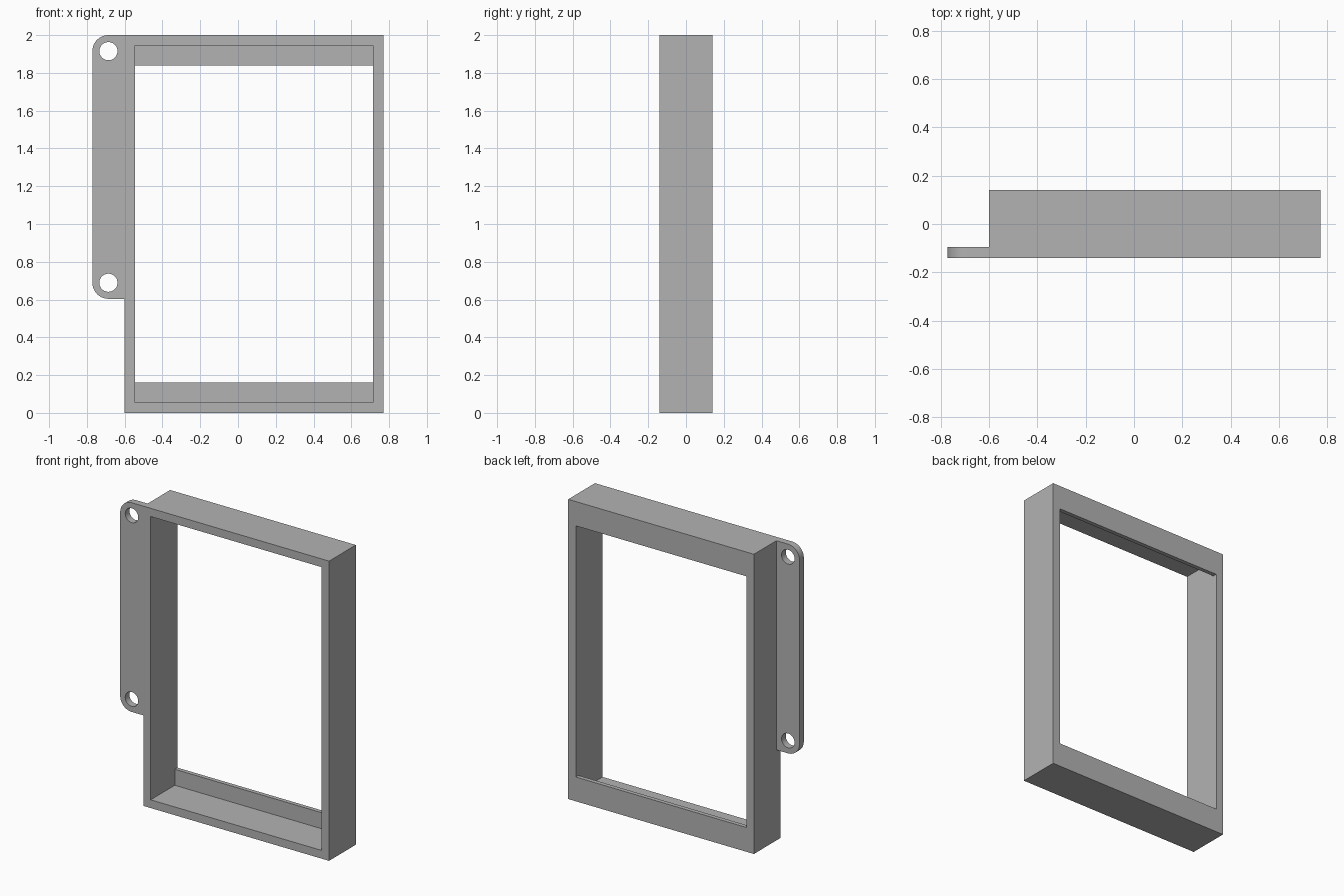
import bpy
import bmesh
from math import radians, cos, sin, pi

cube = bpy.data.objects.get("Cube")
if cube:
    bpy.data.objects.remove(cube, do_unlink=True)

HALF_Y = 0.141                   # half depth of the frame
LEFT, RIGHT, TOP = -0.6, 0.771, 2.0
IN_LEFT, IN_RIGHT = -0.546, 0.715
WALL, LIP_Z, LIP_Y = 0.055, 0.162, 0.028
TAB_EDGE, TAB_BOTTOM, TAB_Y = -0.771, 0.604, 0.045
CORNER, HOLE = 0.085, 0.048

grey = bpy.data.materials.new("plain grey")
grey.use_nodes = True
colour = (0.45, 0.45, 0.45, 1)
grey.diffuse_color = colour
grey.node_tree.nodes["Principled BSDF"].inputs["Base Color"].default_value = colour


def slab(name, outline, y0, y1):
    """Solid made from an x-z outline, extruded from y0 to y1."""
    bm = bmesh.new()
    face = bm.faces.new([bm.verts.new((x, y0, z)) for x, z in outline])
    moved = bmesh.ops.extrude_face_region(bm, geom=[face])["geom"]
    verts = [v for v in moved if isinstance(v, bmesh.types.BMVert)]
    bmesh.ops.translate(bm, verts=verts, vec=(0, y1 - y0, 0))
    bmesh.ops.recalc_face_normals(bm, faces=bm.faces[:])
    mesh = bpy.data.meshes.new(name)
    bm.to_mesh(mesh)
    bm.free()
    mesh.materials.append(grey)
    obj = bpy.data.objects.new(name, mesh)
    bpy.context.collection.objects.link(obj)
    return obj


def rect(x0, x1, z0, z1):
    return [(x0, z0), (x1, z0), (x1, z1), (x0, z1)]


def arc(x, z, r, start, end, steps):
    angles = [start + (end - start) * i / steps for i in range(steps + 1)]
    return [(x + r * cos(a), z + r * sin(a)) for a in angles]


def combine(target, tool, operation):
    """Apply a boolean and discard the tool."""
    mod = target.modifiers.new(operation.lower(), "BOOLEAN")
    mod.operation, mod.solver, mod.object = operation, "EXACT", tool
    bpy.context.view_layer.objects.active = target
    bpy.ops.object.modifier_apply(modifier=mod.name)
    bpy.data.objects.remove(tool, do_unlink=True)


# Outer block
frame = slab("mounting_frame", rect(LEFT, RIGHT, 0, TOP), -HALF_Y, HALF_Y)

# Side tab with rounded outer corners, flush with the front
cx = TAB_EDGE + CORNER
hole_heights = (TAB_BOTTOM + CORNER, TOP - CORNER)
outline = [(LEFT + 0.03, TAB_BOTTOM), (LEFT + 0.03, TOP)]
outline += arc(cx, hole_heights[1], CORNER, pi / 2, pi, 12)
outline += arc(cx, hole_heights[0], CORNER, pi, 1.5 * pi, 12)
tab = slab("side_tab", outline, -HALF_Y, -HALF_Y + TAB_Y)
combine(frame, tab, "UNION")

# Screw holes
for z in hole_heights:
    circle = arc(cx, z, HOLE, 0, 2 * pi, 40)[:-1]
    combine(frame, slab("hole_cutter", circle, -0.3, 0), "DIFFERENCE")

# Front pocket, then the shorter opening that leaves top and bottom back lips
pocket = rect(IN_LEFT, IN_RIGHT, WALL, TOP - WALL)
combine(frame, slab("pocket_cutter", pocket, -0.3, HALF_Y - LIP_Y), "DIFFERENCE")
opening = rect(IN_LEFT, IN_RIGHT, LIP_Z, TOP - LIP_Z)
combine(frame, slab("opening_cutter", opening, -0.3, 0.3), "DIFFERENCE")

# Smooth the rounded corners and holes, keep the edges sharp
bpy.ops.object.select_all(action="DESELECT")
frame.select_set(True)
bpy.context.view_layer.objects.active = frame
bpy.ops.object.shade_smooth_by_angle(angle=radians(30))
